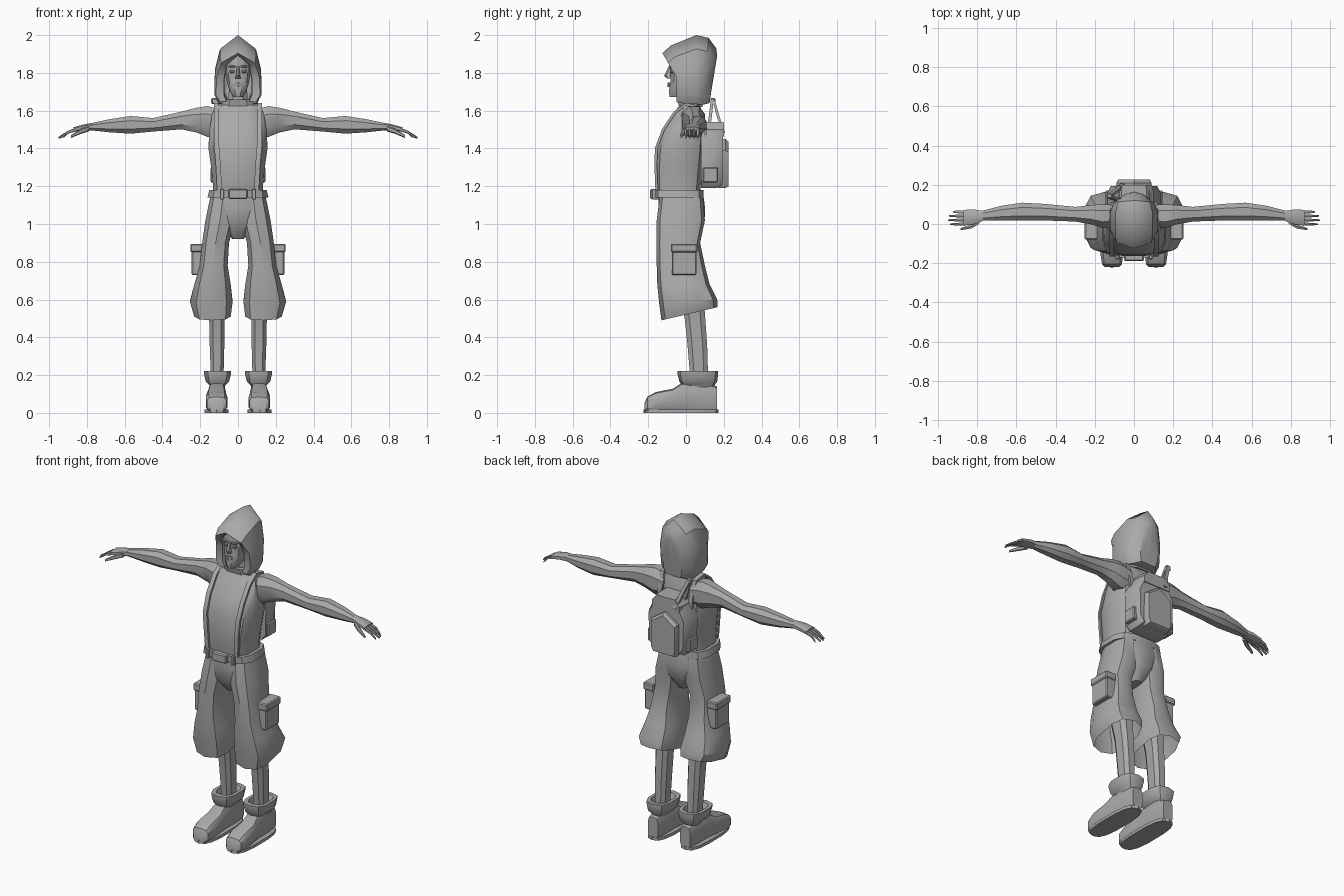
import bpy, bmesh, math
from mathutils import Vector

if "Cube" in bpy.data.objects:
    bpy.data.objects.remove(bpy.data.objects["Cube"], do_unlink=True)

grey = bpy.data.materials.new("plain grey")
grey.use_nodes = True
grey.diffuse_color = (0.4, 0.4, 0.4, 1)
grey.node_tree.nodes["Principled BSDF"].inputs["Base Color"].default_value = (0.4, 0.4, 0.4, 1)


def finish(name, bm, mirror=False, angle=35):
    bmesh.ops.recalc_face_normals(bm, faces=bm.faces)
    mesh = bpy.data.meshes.new(name)
    bm.to_mesh(mesh)
    bm.free()
    obj = bpy.data.objects.new(name, mesh)
    bpy.context.collection.objects.link(obj)
    mesh.materials.append(grey)
    bpy.ops.object.select_all(action='DESELECT')
    obj.select_set(True)
    bpy.context.view_layer.objects.active = obj
    bpy.ops.object.shade_smooth_by_angle(angle=math.radians(angle))
    if mirror:
        obj.modifiers.new("mirror", 'MIRROR').use_clip = True
    return obj


def skin(bm, rings, closed=True):
    for a, b in zip(rings, rings[1:]):
        count = len(a)
        for i in range(count if closed else count - 1):
            j = (i + 1) % count
            bm.faces.new((a[i], a[j], b[j], b[i]))


def loft(name, sections, axis='z', sides=10, square=0.7, mirror=False, caps=(True, True)):
    """Section: place on the axis, min and max on the other two axes, optional tilt."""
    bm = bmesh.new()
    rings = []
    for pos, u0, u1, v0, v1, *tilt in sections:
        ring = []
        for i in range(sides):
            t = math.tau * (i + 0.5) / sides
            c, s = (math.copysign(abs(f) ** square, f) for f in (math.cos(t), math.sin(t)))
            u = (u0 + u1) / 2 + c * (u1 - u0) / 2
            v = (v0 + v1) / 2 + s * (v1 - v0) / 2
            w = pos + (tilt[0] * s if tilt else 0)
            ring.append(bm.verts.new({'z': (u, v, w), 'x': (w, u, v), 'y': (u, w, v)}[axis]))
        rings.append(ring)
    skin(bm, rings)
    for use, ring in zip(caps, (rings[0], rings[-1])):
        if use:
            bm.faces.new(ring)
    return finish(name, bm, mirror)


def box(name, x, y, z, mirror=False, bevel=0.006):
    bm = bmesh.new()
    bmesh.ops.create_cube(bm, size=1)
    for v in bm.verts:
        v.co = [lo + (c + 0.5) * (hi - lo) for c, (lo, hi) in zip(v.co, (x, y, z))]
    bmesh.ops.bevel(bm, geom=bm.edges[:], offset=bevel, segments=1, affect='EDGES')
    return finish(name, bm, mirror)


def prism(name, half, y0, y1, shrink):
    """Symmetric outline in x and z, extruded along y and narrowed at the end."""
    outline = half + [(-x, z) for x, z in reversed(half) if x > 0]
    mid = sum(z for _, z in outline) / len(outline)
    bm = bmesh.new()
    rings = [[bm.verts.new((x * k, y, mid + (z - mid) * k)) for x, z in outline]
             for y, k in ((y0, 1), (y0 + (y1 - y0) * 0.7, 1), (y1, shrink))]
    skin(bm, rings)
    bm.faces.new(rings[0])
    bm.faces.new(rings[-1])
    return finish(name, bm)


def band(name, points, width, thick, mirror=False):
    """Flat strap whose width runs along x."""
    bm = bmesh.new()
    path = [Vector(p) for p in points]
    rings = []
    for i, p in enumerate(path):
        d = path[min(i + 1, len(path) - 1)] - path[max(i - 1, 0)]
        n = Vector((0, -d.z, d.y)).normalized() * thick / 2
        w = Vector((width / 2, 0, 0))
        rings.append([bm.verts.new(p + q) for q in (-w - n, w - n, w + n, n - w)])
    skin(bm, rings)
    bm.faces.new(rings[0])
    bm.faces.new(rings[-1])
    return finish(name, bm, mirror)


# Torso, neck and vest straps
loft("torso", [(1.14, -.14, .14, -.15, .08), (1.20, -.135, .135, -.165, .08),
               (1.30, -.145, .145, -.165, .09), (1.40, -.16, .16, -.16, .10),
               (1.50, -.155, .155, -.125, .10), (1.58, -.14, .14, -.07, .09),
               (1.63, -.12, .12, -.035, .07)], sides=12, square=.62)
loft("neck", [(1.58, -.06, .06, -.03, .08), (1.72, -.05, .05, -.03, .08)], sides=8)
loft("collar", [(1.62, -.10, .10, -.04, .09), (1.66, -.085, .085, -.05, .09)], sides=8)
band("vest_strap", [(.098, -.155, 1.18), (.104, -.16, 1.30), (.112, -.158, 1.40), (.115, -.12, 1.50),
                    (.115, -.06, 1.59), (.115, 0, 1.635), (.11, .07, 1.62), (.105, .105, 1.50),
                    (.10, .09, 1.25)], .026, .014, mirror=True)

# Belt and buckle
loft("belt", [(1.14, -.165, .165, -.172, .095), (1.18, -.155, .155, -.175, .095)], sides=12, square=.6)
box("buckle", (-.05, .05), (-.19, -.15), (1.132, 1.185))
box("belt_loop", (.075, .095), (-.18, -.14), (1.13, 1.185), mirror=True, bevel=.003)

# Trousers with flared open cuffs
loft("trouser_hips", [(1.15, -.145, .145, -.148, .095), (1.08, -.15, .15, -.15, .105),
                      (1.0, -.10, .10, -.148, .10), (.92, -.03, .03, -.09, .05)], sides=12)
loft("trouser_legs", [(1.14, .01, .15, -.14, .09), (1.02, .015, .175, -.155, .10),
                      (.90, .045, .192, -.155, .075), (.78, .052, .205, -.155, .10),
                      (.68, .035, .235, -.152, .125), (.59, .025, .258, -.142, .165, .01),
                      (.525, .035, .235, -.13, .168, .035)],
     mirror=True, caps=(True, False))
box("cargo_pocket", (.18, .245), (-.075, .055), (.73, .87), mirror=True)
box("cargo_flap", (.18, .252), (-.08, .06), (.85, .895), mirror=True)

# Lower legs
loft("lower_legs", [(.72, .06, .17, -.06, .09), (.50, .068, .155, -.01, .105),
                    (.36, .07, .152, .005, .115), (.18, .075, .145, .02, .12)], sides=8, mirror=True)

# Boots: sole, foot, ankle and turned-out cuff
foot_sections = [(-.22, .075, .15, .005, .05), (-.205, .06, .165, .005, .085),
                 (-.16, .055, .172, .005, .11), (-.07, .06, .168, .005, .128),
                 (-.02, .065, .158, .005, .16), (.10, .065, .155, .005, .16),
                 (.165, .075, .145, .005, .14)]
loft("boot_foot", foot_sections, axis='y', square=.55, mirror=True)
loft("boot_sole", [(0, .048, .178, -.225, .172), (.018, .048, .178, -.225, .172)],
     sides=14, square=.7, mirror=True)
loft("boot_cuff", [(.10, .072, .145, -.015, .14), (.145, .066, .152, -.02, .15),
                   (.165, .045, .173, -.035, .165), (.205, .035, .182, -.045, .17),
                   (.222, .035, .184, -.045, .17), (.222, .055, .165, -.015, .145),
                   (.19, .065, .155, 0, .13)], mirror=True)

# Arms
loft("arms", [(.09, -.02, .10, 1.46, 1.61), (.16, -.025, .105, 1.455, 1.63),
              (.22, -.005, .10, 1.48, 1.62), (.30, .01, .09, 1.498, 1.598),
              (.45, .015, .105, 1.487, 1.563), (.57, .015, .112, 1.475, 1.575),
              (.68, .015, .095, 1.483, 1.557), (.78, .015, .068, 1.495, 1.535)],
     axis='x', sides=8, square=.85, mirror=True)

# Hands: palm, four drooping fingers and a thumb
loft("palms", [(.77, .015, .068, 1.495, 1.537), (.81, -.002, .075, 1.495, 1.53),
               (.87, -.01, .075, 1.487, 1.513)], axis='x', sides=8, mirror=True)
for i, (finger, tip) in enumerate((("index", .94), ("middle", .95), ("ring", .945), ("little", .925))):
    y = -.001 + i * .021
    loft(finger + "_fingers", [(.86, y - .009, y + .009, 1.49, 1.508),
                               (.90, y - .008, y + .008, 1.478, 1.494),
                               (tip, y - .004, y + .004, 1.452, 1.462)],
         axis='x', sides=6, mirror=True)
loft("thumbs", [(.79, .0, .03, 1.49, 1.52), (.83, -.024, .0, 1.478, 1.505),
                (.885, -.032, -.02, 1.455, 1.47)], axis='x', sides=6, mirror=True)

# Head and face
loft("head", [(1.672, -.025, .025, -.088, .02), (1.70, -.045, .045, -.093, .05),
              (1.75, -.06, .06, -.085, .08), (1.80, -.068, .068, -.083, .08),
              (1.84, -.07, .07, -.085, .08), (1.92, -.06, .06, -.07, .08)], sides=12, square=.8)
loft("nose", [(1.835, -.008, .008, -.09, -.06), (1.785, -.011, .011, -.116, -.06),
              (1.77, -.017, .017, -.10, -.06)], sides=6)
loft("lips", [(1.748, -.014, .014, -.098, -.06), (1.738, -.024, .024, -.098, -.06),
              (1.725, -.014, .014, -.097, -.06)], sides=6)
box("brows", (.014, .05), (-.093, -.05), (1.828, 1.84), mirror=True, bevel=.004)
box("eyes", (.018, .044), (-.084, -.05), (1.80, 1.815), mirror=True, bevel=.004)

# Hood: half arches from the inner lining, over the peaked rim, to the back
arch = [(.80, 0), (1, .14), (.98, .50), (.76, .80), (0, 1)]
rows = [(.02, .58, 1.66, 1.88, 0), (-.045, .60, 1.65, 1.895, -.05), (-.05, .93, 1.645, 1.905, -.075),
        (-.03, 1, 1.64, 1.945, -.05), (.055, 1, 1.635, 2.0, 0), (.12, .86, 1.63, 1.985, 0),
        (.16, .50, 1.64, 1.93, 0), (.165, .25, 1.68, 1.89, 0)]
bm = bmesh.new()
rings = []
for y, wide, low, high, brim in rows:
    rings.append([bm.verts.new((x * wide * .125, y + brim * max(0, h - .5) * 2 - (.035 * (1 - h) if y > .1 else 0),
                                low + h * (high - low))) for x, h in arch])
skin(bm, rings, closed=False)
for a, b in zip(rings[3:], rings[4:]):
    ends = [bm.verts.new((0, v.co.y, v.co.z)) for v in (a[0], b[0])]
    bm.faces.new((a[0], b[0], ends[1], ends[0]))
last = rings[-1]
bm.faces.new(last + [bm.verts.new((0, last[0].co.y, last[0].co.z))])
bmesh.ops.remove_doubles(bm, verts=bm.verts, dist=.0005)
finish("hood", bm, mirror=True)

# Backpack with front pocket, flap and side pouches
prism("backpack", [(.10, 1.19), (.13, 1.23), (.135, 1.42), (.08, 1.53)], .08, .195, .88)
prism("backpack_pocket", [(.075, 1.19), (.09, 1.22), (.088, 1.39), (0, 1.45)], .17, .226, .9)
prism("backpack_flap", [(.10, 1.46), (.10, 1.50), (.065, 1.54)], .08, .20, .92)
box("side_pouch", (.11, .145), (.09, .17), (1.22, 1.30), mirror=True)

# Knotted carrying loop on the right shoulder
band("loop_front", [(-.07, .12, 1.50), (-.10, .13, 1.58), (-.125, .14, 1.665)], .022, .016)
band("loop_back", [(-.06, .20, 1.48), (-.09, .17, 1.57), (-.125, .145, 1.66)], .022, .014)
box("loop_knot", (-.142, -.11), (.13, .155), (1.635, 1.668))
